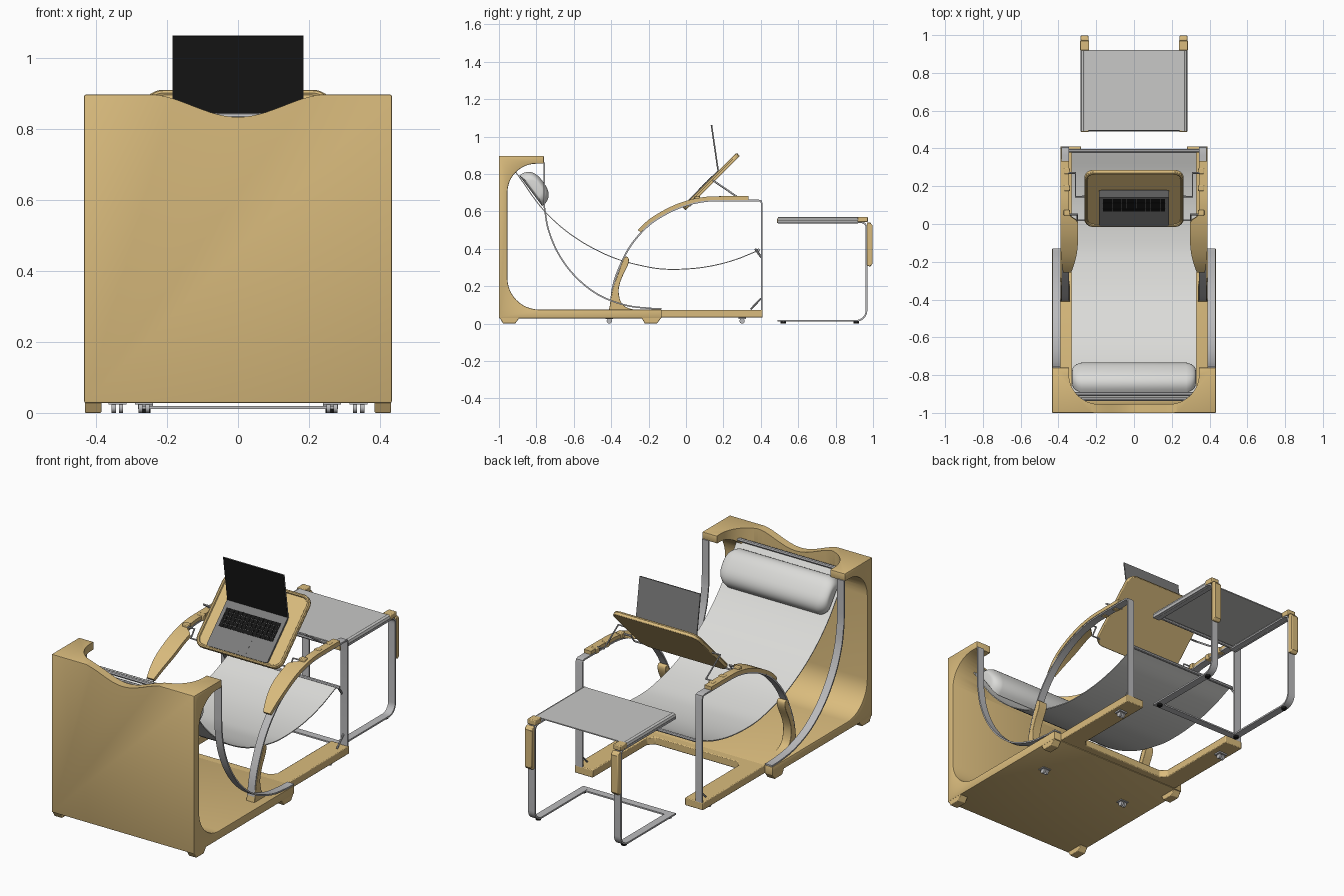
import bpy, bmesh, math
from mathutils import Vector

if "Cube" in bpy.data.objects:
    bpy.data.objects.remove(bpy.data.objects["Cube"])

def mat(name, r, g, b):
    m = bpy.data.materials.new(name)
    m.diffuse_color = (r, g, b, 1)
    m.use_nodes = True
    m.node_tree.nodes["Principled BSDF"].inputs["Base Color"].default_value = m.diffuse_color
    return m

WOOD = mat("light wood", .70, .50, .205)
METAL = mat("brushed metal", .50, .50, .51)
FABRIC = mat("pale fabric", .71, .71, .69)
STOOL = mat("stool fabric", .58, .58, .57)
GREY = mat("laptop grey", .20, .20, .20)
BLACK = mat("black", .008, .008, .008)

def finish(name, bm, m):
    bmesh.ops.recalc_face_normals(bm, faces=bm.faces)
    me = bpy.data.meshes.new(name)
    bm.to_mesh(me); bm.free()
    me.materials.append(m)
    ob = bpy.data.objects.new(name, me)
    bpy.context.collection.objects.link(ob)
    return ob

def loft(name, rings, m):
    """Skin through rings of equal point count, capped at both ends."""
    bm = bmesh.new()
    vs = [[bm.verts.new(p) for p in r] for r in rings]
    n = len(rings[0])
    for a, b in zip(vs, vs[1:]):
        for i in range(n):
            bm.faces.new((a[i], a[(i+1) % n], b[(i+1) % n], b[i]))
    bm.faces.new(vs[0]); bm.faces.new(vs[-1])
    return finish(name, bm, m)

def prism(name, pts, axis, a, b, m, bevel=0):
    """Extrude a 2D outline along an axis from a to b."""
    put = {'x': lambda p, t: (t, p[0], p[1]), 'y': lambda p, t: (p[0], t, p[1]),
           'z': lambda p, t: (p[0], p[1], t)}[axis]
    ob = loft(name, [[put(p, t) for p in pts] for t in (a, b)], m)
    if bevel:
        md = ob.modifiers.new("bevel", 'BEVEL')
        md.width, md.segments, md.angle_limit = bevel, 2, math.radians(40)
    return ob

def box(name, x, y, z, m, bevel=0):
    return prism(name, [(x[0], y[0]), (x[1], y[0]), (x[1], y[1]), (x[0], y[1])], 'z', z[0], z[1], m, bevel)

def strap(name, path, x0, x1, t, m, off=0):
    """Flat band following a (y, z) path; x limits may depend on y."""
    f = lambda v, y: v(y) if callable(v) else v
    P = [Vector(p) for p in path]
    rings = []
    for i, p in enumerate(P):
        d = (P[min(i+1, len(P)-1)] - P[max(i-1, 0)]).normalized()
        n = Vector((-d.y, d.x))
        a, b = p + n*(off - t/2), p + n*(off + t/2)
        u, v = f(x0, p.x), f(x1, p.x)
        rings.append([(u, *a), (v, *a), (v, *b), (u, *b)])
    return loft(name, rings, m)

def smooth(pts, k=7):
    """Catmull-Rom sampling."""
    P = [Vector(p) for p in pts]
    P = [2*P[0]-P[1]] + P + [2*P[-1]-P[-2]]
    out = []
    for i in range(1, len(P)-2):
        a, b, c, d = P[i-1:i+3]
        for j in range(k):
            t = j/k
            out.append(.5*(2*b + (c-a)*t + (2*a-5*b+4*c-d)*t*t + (3*b-a-3*c+d)*t**3))
    return out + [P[-2]]

def arc(cx, cy, r, a0, a1, n=12):
    return [(cx + r*math.cos(math.radians(a0+(a1-a0)*i/n)),
             cy + r*math.sin(math.radians(a0+(a1-a0)*i/n))) for i in range(n+1)]

def rod(name, pts, r, m, closed=False):
    cu = bpy.data.curves.new(name, 'CURVE')
    cu.dimensions, cu.bevel_depth, cu.bevel_resolution, cu.use_fill_caps = '3D', r, 2, True
    s = cu.splines.new('POLY')
    s.points.add(len(pts)-1)
    for q, p in zip(s.points, pts):
        q.co = (*p, 1)
    s.use_cyclic_u = closed
    tmp = bpy.data.objects.new(name, cu)
    me = bpy.data.meshes.new_from_object(tmp)
    bpy.data.objects.remove(tmp)
    me.materials.clear(); me.materials.append(m)
    ob = bpy.data.objects.new(name, me)
    bpy.context.collection.objects.link(ob)
    return ob

def rounded(w, h, r):
    return [p for cx, cy, a in ((w-r, h-r, 0), (r-w, h-r, 90), (r-w, r-h, 180), (w-r, r-h, 270))
            for p in arc(cx, cy, r, a, a+90, 6)]

def sides(s, a, b):
    return (a, b) if s > 0 else (-b, -a)

# C-shaped wooden shell with wavy top and an opening behind the headrest
prof = ([(-1, .028), (-1, .897), (-.76, .897), (-.76, .855)] + arc(-.80, .70, .155, 90, 180)
        + arc(-.785, .245, .17, 180, 270) + [(-.13, .075), (-.13, .028)])
shell = prism("shell", prof, 'x', -.434, .434, WOOD, .005)
half = [(.345, -.5), (.345, -.8)] + arc(.185, -.794, .16, 0, -90)[1:]
opening = prism("opening_cutter", half + [(-x, y) for x, y in reversed(half)], 'z', .3, 1.1, WOOD)
wave = [(x/100, .899 - .065*(.5 + .5*math.cos(math.pi*x/26))) for x in range(-26, 27, 2)]
dip = prism("wave_cutter", wave + [(.26, 1.1), (-.26, 1.1)], 'y', -1.2, -.5, WOOD)
for c in (opening, dip):
    c.hide_render = True
    md = shell.modifiers.new("cut", 'BOOLEAN')
    md.object, md.operation, md.solver = c, 'DIFFERENCE', 'EXACT'
bpy.context.view_layer.update()
me = bpy.data.meshes.new_from_object(shell.evaluated_get(bpy.context.evaluated_depsgraph_get()))
shell.modifiers.clear(); shell.data = me
for c in (opening, dip):
    bpy.data.objects.remove(c)

# Forked front base
prism("front_base", [(-.39, -.15), (.39, -.15), (.39, .41), (.28, .41), (.28, -.06), (.25, -.09),
                     (-.25, -.09), (-.28, -.06), (-.28, .41), (-.39, .41)], 'z', .032, .074, WOOD, .004)

frame = smooth([(-.405, .07), (-.39, .2), (-.35, .315), (-.29, .425), (-.2, .525), (-.1, .59),
                (0, .632), (.1, .654), (.2, .658), (.39, .658)])
frame += [Vector(p) for p in ((.402, .655), (.405, .64), (.405, .05))]
hoop = [(-.758, .86), (-.758, .68)] + smooth([(-.757, .62), (-.735, .5), (-.68, .37), (-.59, .25),
        (-.47, .155), (-.33, .1), (-.2, .082), (-.13, .08)])
lug = smooth([(-.412, .07), (-.392, .18), (-.362, .27), (-.333, .345), (-.318, .358), (-.306, .345),
              (-.312, .31), (-.345, .24), (-.36, .18), (-.35, .12), (-.32, .088), (-.27, .072)], 4)

for s in (1, -1):
    tag = "right_" if s > 0 else "left_"
    # Shell feet
    for y in (-.943, -.185):
        prism(tag + "foot", [(y-.055, .035), (y-.035, 0), (y+.03, 0), (y+.055, .035)], 'x',
              *sides(s, .385, .432), WOOD, .003)
    # Metal hoop, arm frame, wooden lug
    strap(tag + "hoop", hoop, *sides(s, .39, .432), .008, METAL)
    strap(tag + "arm_frame", frame, *sides(s, .343, .385), .009, METAL)
    prism(tag + "lug", lug, 'x', *sides(s, .338, .388), WOOD, .004)
    # Armrest, wide at the rear and narrow at the front
    inner = lambda y: s*(.297 + max(0, (-.08-y))**2*1.4 + .048*min(1, max(0, (y-.02)/.03)))
    outer = lambda y: s*(.388 - max(0, (-.12-y))**2*.9)
    rest = [p for p in frame if -.25 < p.x < .36 and p.y > .3]
    strap(tag + "armrest", rest, inner, outer, .02, WOOD, .013)
    for y in (.06, .19, .28):
        box(tag + "arm_notch", sides(s, .338, .372), (y-.015, y+.015), (.652, .683), WOOD, .004)
    # Corner braces
    rod(tag + "low_brace", [(s*.36, .345, .076), (s*.36, .402, .135)], .005, METAL)
    rod(tag + "sling_brace", [(s*.35, .37, .4), (s*.35, .402, .355)], .006, METAL)
    # Table support wires
    rod(tag + "table_prop", [(s*.35, .27, .68), (s*.31, .27, .68), (s*.31, .145, .765), (s*.25, .145, .765)], .005, METAL)
    rod(tag + "table_hinge", [(s*.35, .05, .67), (s*.30, .05, .67), (s*.30, .02, .63), (s*.25, .02, .63)], .005, METAL)
    # Casters
    for x, y in ((.265, -.41), (.34, .30)):
        for dx in (-.01, .01):
            prism(tag + "caster", arc(y, .014, .014, 0, 345, 23), 'x', s*x+dx-.006, s*x+dx+.006, METAL)
        box(tag + "caster_plate", (s*x-.025, s*x+.025), (y-.02, y+.02), (.024, .033), METAL)
    # Footstool leg, wooden grips and side roll
    leg = [(.5, .015), (.90, .015)] + arc(.91, .07, .055, -90, 0, 8) + [(.965, .5)] \
        + arc(.935, .512, .03, 0, 90, 5) + [(.49, .542)]
    strap(tag + "stool_leg", leg, *sides(s, .24, .282), .009, METAL)
    prism(tag + "stool_grip", [(.968, .31), (.985, .305), (.997, .32), (.997, .525), (.985, .541), (.968, .541)],
          'x', *sides(s, .24, .284), WOOD, .004)
    box(tag + "stool_cap", sides(s, .237, .285), (.918, .972), (.543, .571), WOOD, .004)
    box(tag + "stool_tip", sides(s, .24, .28), (.487, .5), (.538, .562), WOOD, .003)
    rod(tag + "stool_roll", [(s*.267, .493, .553), (s*.267, .92, .553)], .017, STOOL)
    for y in (.52, .91):
        prism(tag + "stool_pad", arc(s*.26, y, .014, 0, 330, 11), 'z', 0, .012, BLACK)

# Footstool sheet and floor bar
box("stool_seat", (-.268, .268), (.495, .92), (.562, .568), STOOL)
box("stool_floor_bar", (-.282, .282), (.49, .53), (.011, .019), METAL)
rod("stool_rail", [(-.265, .502, .55), (.265, .502, .55)], .009, METAL)

# Sling seat with its rails
sling = smooth([(-.92, .825), (-.885, .775), (-.76, .605), (-.6, .465), (-.4, .357), (-.2, .302), (-.06, .29),
                (.1, .302), (.25, .337), (.385, .39)])
strap("sling_seat", sling, -.33, .33, .005, FABRIC)
rod("front_rail", [(-.345, .387, .392), (.345, .387, .392)], .009, METAL)
for y, z in ((-.9, .835), (-.928, .82)):
    rod("top_rail", [(-.35, y, z), (.35, y, z)], .01, METAL)

# Headrest pillow: D-shaped section with rounded ends
d, n = Vector((.6, -.8)), Vector((.8, .6))
sec = []
for i in range(21):
    t = math.pi*i/20
    c, q = math.cos(t), math.sin(t)
    sec.append(d*.102*math.copysign(abs(c)**.8, c) + n*.082*abs(q)**.8)
rings = []
for i in range(-8, 9):
    a = i/8*math.pi/2
    x = math.copysign(.265, i)*(i != 0) + .062*math.sin(a) if abs(i) > 0 else 0
    k = .45 + .55*math.cos(a)
    k = 1 if abs(i) <= 1 else k
    rings.append([(x, -.83 + n.x*.03*(1-k) + p.x*k, .71 + n.y*.03*(1-k) + p.y*k) for p in sec])
loft("headrest", rings, FABRIC)

# Tilted table with raised rim and laptop base
tilted = [prism("table_top", rounded(.262, .205, .05), 'z', -.008, .008, WOOD, .003),
          rod("table_rim", [(x, y, .008) for x, y in rounded(.254, .197, .045)], .009, WOOD, True),
          prism("laptop_base", [(x, y-.062) for x, y in rounded(.185, .13, .012)], 'z', .009, .02, GREY)]
for r in range(5):
    keys = 13 if r else 5
    for c in range(13):
        if r == 0 and 3 < c < 8:
            continue
        x, y = -.165 + c*.0254, -.078 + r*.021
        tilted.append(box("key", (x, x+.0235), (y, y+.019), (.02, .0225), BLACK))
tilted.append(box("space_bar", (-.0634, .0366), (-.078, -.059), (.02, .0225), BLACK))
tilted.append(box("trackpad", (-.05, .05), (-.175, -.1), (.02, .0205), GREY))
for ob in tilted:
    ob.location = (0, .137, .757)
    ob.rotation_euler = (math.pi/4, 0, 0)

# Laptop lid and dark screen
lid = [(.174, .81), (.137, 1.063)]
strap("laptop_lid", lid, -.185, .185, .006, GREY)
strap("laptop_screen", lid, -.183, .183, .002, BLACK, .004)

# Smooth rounded surfaces, keep edges crisp
for ob in bpy.context.scene.objects:
    ob.select_set(ob.type == 'MESH')
bpy.context.view_layer.objects.active = shell
bpy.ops.object.shade_smooth_by_angle(angle=math.radians(30))
